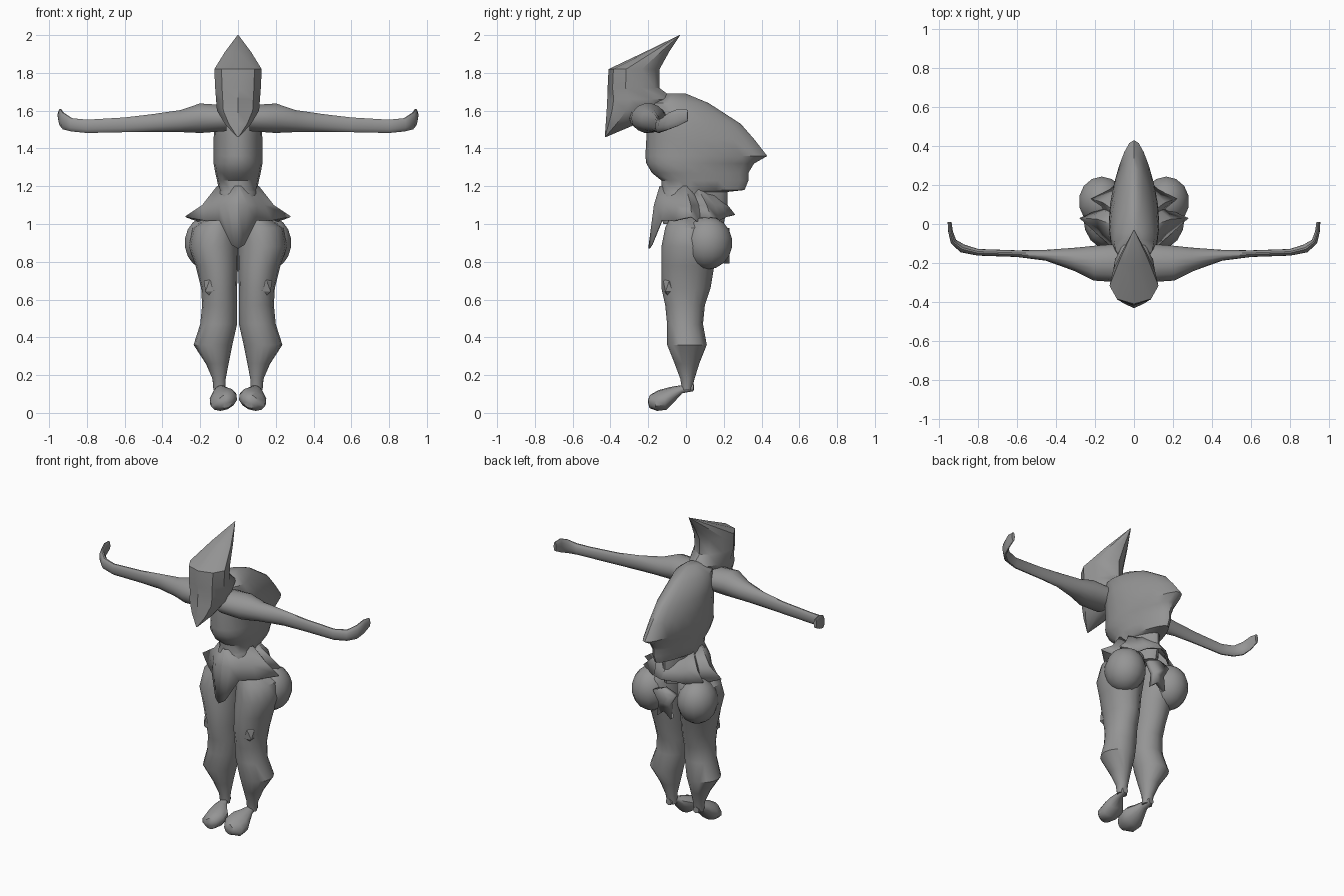
import bpy, bmesh, math
from mathutils import Vector

cube = bpy.data.objects.get("Cube")
if cube:
    bpy.data.objects.remove(cube, do_unlink=True)

grey = bpy.data.materials.new("plain grey")
grey.use_nodes = True
colour = (0.3, 0.3, 0.3, 1)
grey.diffuse_color = colour
grey.node_tree.nodes["Principled BSDF"].inputs["Base Color"].default_value = colour


def finish(name, bm, angle=40, mirror=False, thickness=0):
    """Turn a bmesh into a shaded object, with optional mirror and thickness."""
    bmesh.ops.recalc_face_normals(bm, faces=bm.faces)
    mesh = bpy.data.meshes.new(name)
    bm.to_mesh(mesh)
    bm.free()
    mesh.materials.append(grey)
    obj = bpy.data.objects.new(name, mesh)
    bpy.context.collection.objects.link(obj)
    if mirror:
        obj.modifiers.new("Mirror", 'MIRROR').use_mirror_merge = False
    if thickness:
        obj.modifiers.new("Solidify", 'SOLIDIFY').thickness = thickness
    bpy.ops.object.select_all(action='DESELECT')
    obj.select_set(True)
    bpy.context.view_layer.objects.active = obj
    bpy.ops.object.shade_smooth_by_angle(angle=math.radians(angle))
    return obj


def skin(rings, capped=True):
    """Bridge equal rings of points into a skin."""
    bm = bmesh.new()
    loops = [[bm.verts.new(p) for p in ring] for ring in rings]
    n = len(loops[0])
    for a, b in zip(loops, loops[1:]):
        for i in range(n):
            j = (i + 1) % n
            bm.faces.new((a[i], a[j], b[j], b[i]))
    if capped:
        bm.faces.new(loops[0])
        bm.faces.new(loops[-1])
    return bm


def egg(z, front, back, width, taper, sides):
    """Horizontal section that narrows towards its back."""
    ring = []
    for i in range(sides):
        t = math.tau * i / sides
        s = (1 - math.cos(t)) / 2
        ring.append((width * math.sin(t) * (1 - taper * (s - 0.3)),
                     front + (back - front) * s, z))
    return ring


def tube(rows, roll=0, sides=14):
    """Rings of (x, y, z, half width, half height) square to a level path."""
    pts = [Vector(r[:3]) for r in rows]
    rings = []
    for i, row in enumerate(rows):
        d = pts[min(i + 1, len(pts) - 1)] - pts[max(i - 1, 0)]
        d.z = 0
        d.normalize()
        side = Vector((-d.y, d.x, 0))
        up = Vector((0, 0, 1))
        u = side * math.cos(roll) + up * math.sin(roll)
        v = up * math.cos(roll) - side * math.sin(roll)
        rings.append([pts[i] + u * row[3] * math.cos(math.tau * k / sides)
                      + v * row[4] * math.sin(math.tau * k / sides)
                      for k in range(sides)])
    return rings


# Hunched torso whose cape draws out to a point behind
torso = [(1.69, -.1, .0, .04), (1.64, -.2, .12, .11), (1.53, -.21, .29, .135),
         (1.45, -.21, .36, .14), (1.36, -.215, .43, .14), (1.32, -.21, .36, .14),
         (1.27, -.18, .33, .13), (1.23, -.13, .33, .12), (1.18, -.13, .31, .11),
         (1.17, -.13, .22, .11), (1.1, -.15, .22, .115), (1.0, -.12, .2, .12)]
finish("torso", skin([egg(*r, .65, 20) for r in torso]))

# Peaked hood with a chin point in front
hood = [(2, -.035, -.03, .003), (1.91, -.22, -.09, .075), (1.82, -.41, -.14, .135),
        (1.72, -.415, -.14, .13), (1.66, -.417, -.06, .125), (1.6, -.42, -.12, .12),
        (1.53, -.425, -.26, .075), (1.46, -.43, -.425, .005)]
finish("hood", skin([egg(*r, .5, 10) for r in hood]), 35)

# Outstretched sleeves with curled ends
sleeve = [(.06, -.2, 1.56, .1, .07), (.2, -.2, 1.56, .09, .08),
          (.3, -.18, 1.545, .06, .06), (.45, -.16, 1.535, .028, .048),
          (.6, -.152, 1.525, .017, .04), (.8, -.145, 1.517, .017, .036),
          (.88, -.125, 1.525, .022, .036), (.925, -.09, 1.545, .016, .045),
          (.94, -.04, 1.565, .012, .046), (.945, .01, 1.575, .01, .03)]
finish("sleeve", skin(tube(sleeve)), mirror=True)

# Skirt with side spikes and a long front point
hem = [(0, -.2, .87), (.035, -.185, .89), (.1, -.13, 1.02), (.18, -.06, 1.02),
       (.28, .03, 1.04), (.17, .08, 1.0), (.22, .13, 1.04), (.12, .18, 1.02),
       (.08, .22, 1.04), (0, .26, 1.05)]
hem += [(-x, y, z) for x, y, z in hem[-2:0:-1]]
waist = [(x * .4, y * .6 - .02, 1.2) for x, y, z in hem]
middle = [(x * .5 + math.copysign(min(abs(x), .05), x), y * .85, 1.1) for x, y, z in hem]
finish("skirt", skin([waist, middle, hem], False), 30, thickness=.008)

# Baggy trouser legs: height, inner, outer, front, back
legs = [(1.04, .0, .15, -.08, .15), (.98, 0, .24, -.11, .19), (.88, 0, .26, -.13, .19),
        (.78, 0, .225, -.13, .15), (.66, .005, .195, -.13, .13), (.57, .005, .19, -.11, .1),
        (.47, .005, .2, -.1, .09), (.36, .03, .235, -.1, .11), (.26, .05, .17, -.06, .07),
        (.18, .065, .135, -.03, .045), (.12, .065, .13, -.02, .03)]
rings = []
for z, a, b, f, k in legs:
    rings.append([((a + b) / 2 + (b - a) / 2 * math.cos(t), (f + k) / 2 + (k - f) / 2 * math.sin(t), z)
                  for t in [math.tau * i / 16 for i in range(16)]])
finish("trouser_leg", skin(rings), mirror=True)

# Rounded seat pads
bm = bmesh.new()
bmesh.ops.create_uvsphere(bm, u_segments=14, v_segments=9, radius=1)
for v in bm.verts:
    v.co = (.165 + v.co.x * .12, .115 + v.co.y * .13, .9 + v.co.z * .14)
finish("seat_pad", bm, mirror=True)

# Folded knee patches
bm = bmesh.new()
bmesh.ops.create_icosphere(bm, subdivisions=1, radius=1)
for v in bm.verts:
    v.co = (.14 + v.co.x * .045, -.09 + v.co.y * .035, .67 + v.co.z * .06)
finish("knee_patch", bm, 20, mirror=True)

# Little forked tail between the pads
bm = bmesh.new()
outline = [(0, .98), (.08, .95), (.04, .88), (.05, .79), (0, .83)]
outline += [(-x, z) for x, z in outline[:0:-1] if x]
bm.faces.new([bm.verts.new((x, .23, z)) for x, z in outline])
finish("tail", bm, thickness=.03)

# Drooping shoes
shoe = [(.1, .04, .135, .02, .02), (.095, -.02, .125, .028, .02), (.09, -.06, .1, .05, .04),
        (.08, -.1, .075, .075, .055), (.075, -.15, .065, .075, .05), (.065, -.19, .06, .04, .035),
        (.065, -.2, .06, .01, .01)]
finish("shoe", skin(tube(shoe, -.4, 12)), mirror=True)
